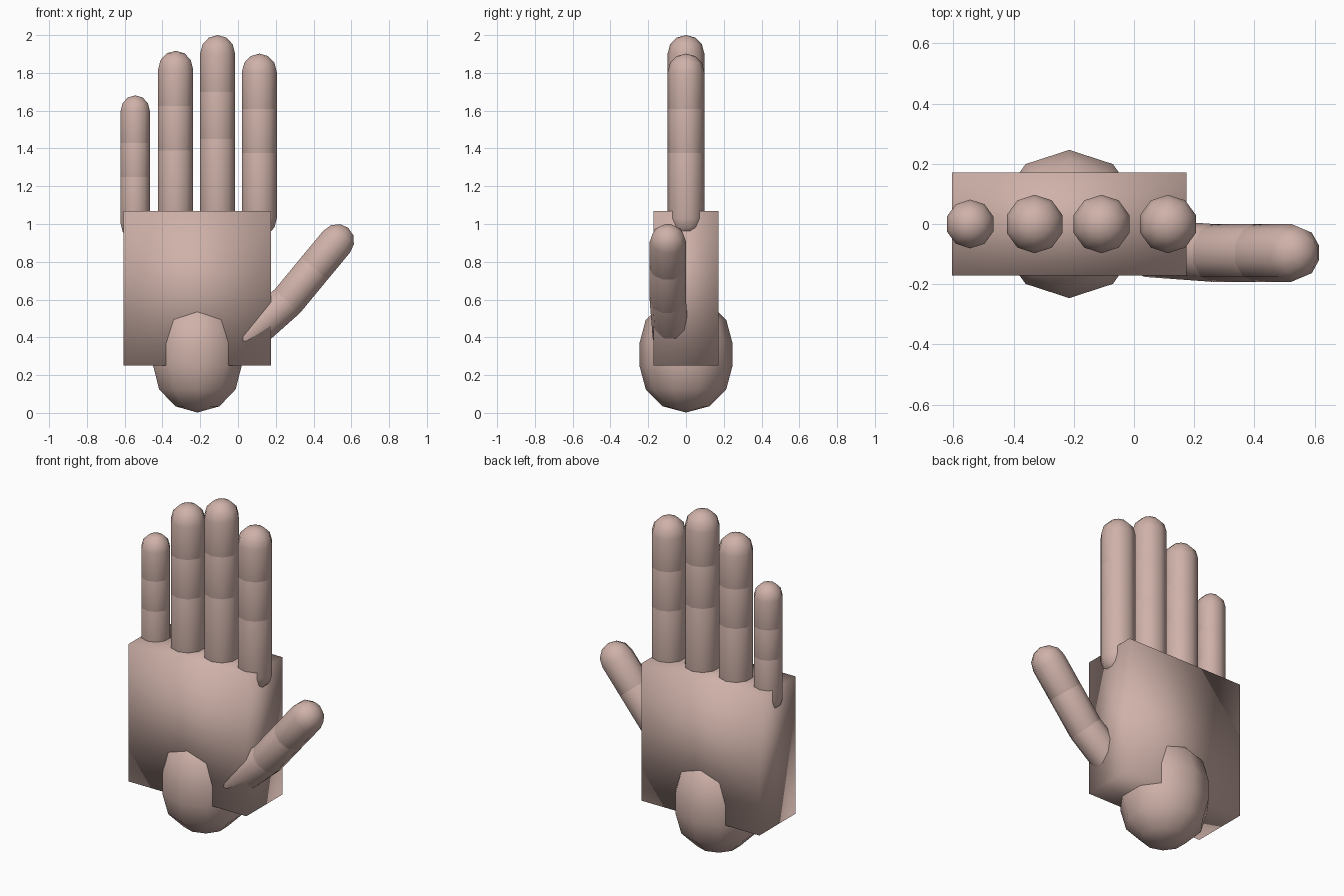
import bpy, math
from mathutils import Vector, Matrix

if "Cube" in bpy.data.objects:
    bpy.data.objects.remove(bpy.data.objects["Cube"])

skin = bpy.data.materials.new("skin pink")
skin.diffuse_color = (0.62, 0.44, 0.395, 1)
skin.use_nodes = True
skin.node_tree.nodes["Principled BSDF"].inputs["Base Color"].default_value = skin.diffuse_color
SIDES, RINGS = 10, 3


def add_mesh(name, verts, faces, matrix=Matrix()):
    mesh = bpy.data.meshes.new(name)
    mesh.from_pydata(verts, [], faces)
    mesh.materials.append(skin)
    mesh.shade_smooth()
    obj = bpy.data.objects.new(name, mesh)
    obj.matrix_world = matrix
    bpy.context.collection.objects.link(obj)
    return obj


def capsule(name, a, b, r):
    """Ten-sided capsule whose round ends are centred on a and b."""
    a, b = Vector(a), Vector(b)
    axis = (b - a).normalized()
    length = (b - a).length
    # (radius, height) rings from the lower dome to the upper dome
    angles = [math.pi / 2 * i / RINGS for i in range(RINGS)]
    rings = [(r * math.cos(t), -r * math.sin(t)) for t in reversed(angles)]
    rings += [(r * math.cos(t), length + r * math.sin(t)) for t in angles]
    verts = [(0, 0, -r)]
    for rad, h in rings:
        for k in range(SIDES):
            t = math.pi / 2 + 2 * math.pi * k / SIDES
            verts.append((rad * math.cos(t), rad * math.sin(t), h))
    verts.append((0, 0, length + r))
    last, top = len(verts) - 1, 1 + (len(rings) - 1) * SIDES
    faces = []
    for k in range(SIDES):
        n = (k + 1) % SIDES
        faces.append((0, 1 + n, 1 + k))
        faces.append((last, top + k, top + n))
        for i in range(len(rings) - 1):
            p = 1 + i * SIDES
            faces.append((p + k, p + n, p + SIDES + n, p + SIDES + k))
    # keep the cross-section's y direction facing front and back
    side = Vector((0, 1, 0)).cross(axis).normalized()
    rot = Matrix((side, axis.cross(side), axis)).transposed().to_4x4()
    return add_mesh(name, verts, faces, Matrix.Translation(a) @ rot)


# Palm block
x0, x1, y0, y1, z0, z1 = -0.605, 0.175, -0.171, 0.171, 0.25, 1.07
add_mesh("palm",
         [(x, y, z) for z in (z0, z1) for x, y in ((x0, y0), (x1, y0), (x1, y1), (x0, y1))],
         [(3, 2, 1, 0), (4, 5, 6, 7), (0, 1, 5, 4), (1, 2, 6, 5), (2, 3, 7, 6), (3, 0, 4, 7)])

# Wrist ball
capsule("wrist", (-0.215, 0, 0.248), (-0.215, 0, 0.37), 0.246)

# Fingers: x position, radius and joint heights from base to tip
fingers = {
    "little_finger": (-0.544, 0.081, (1.00, 1.25, 1.43, 1.60)),
    "ring_finger": (-0.330, 0.097, (1.03, 1.39, 1.625, 1.82)),
    "middle_finger": (-0.108, 0.097, (1.03, 1.45, 1.70, 1.903)),
    "index_finger": (0.113, 0.097, (1.03, 1.375, 1.61, 1.805)),
}
for name, (x, r, joints) in fingers.items():
    for i in range(3):
        capsule(f"{name}_segment_{i + 1}", (x, 0, joints[i]), (x, 0, joints[i + 1]), r)

# Thumb, slanting outward from the lower palm
thumb = [(0.04, -0.08, 0.395), (0.262, -0.096, 0.592), (0.405, -0.096, 0.765), (0.522, -0.096, 0.906)]
for i in range(3):
    capsule(f"thumb_segment_{i + 1}", thumb[i], thumb[i + 1], 0.096)
